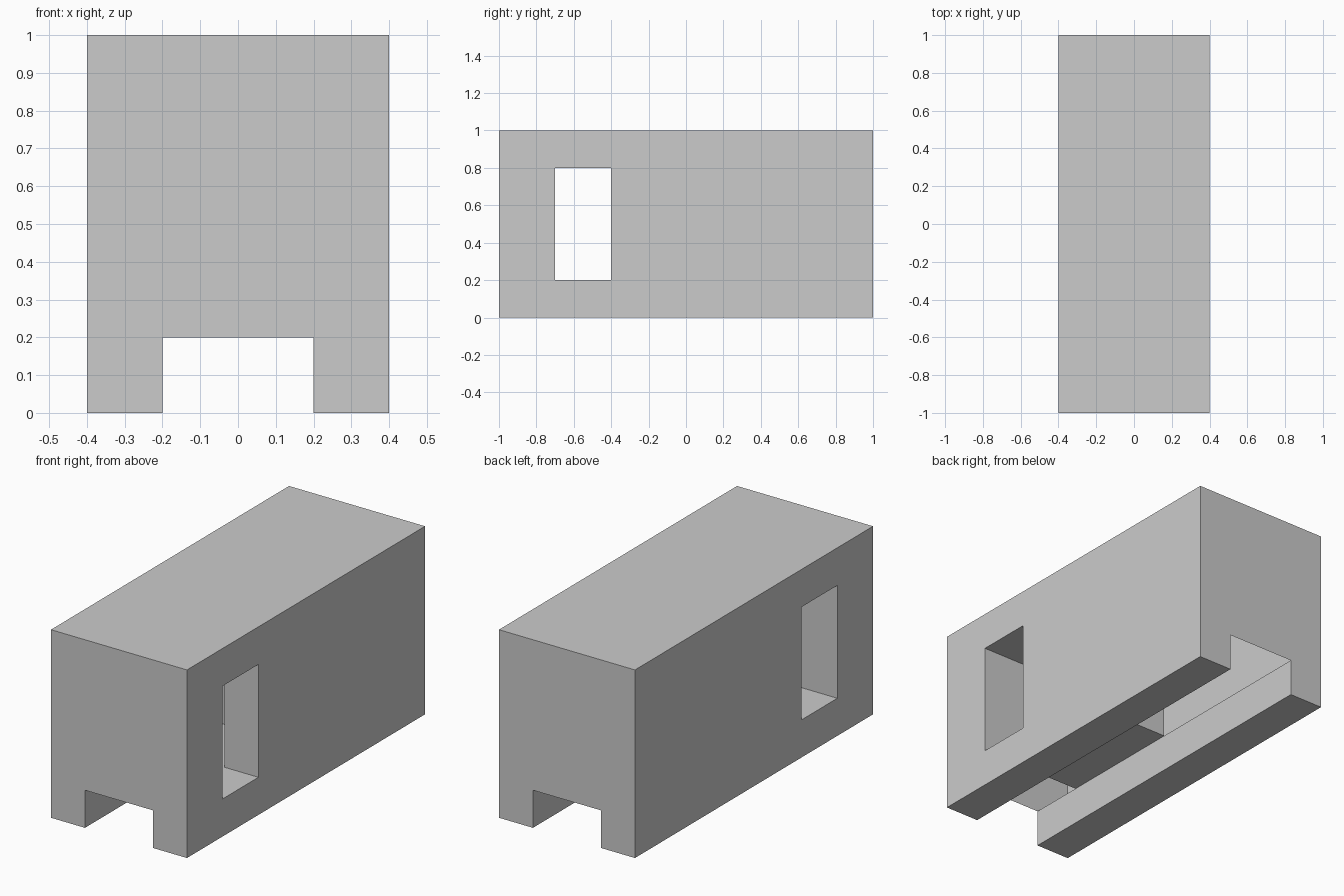
import bpy, bmesh

if "Cube" in bpy.data.objects:
    bpy.data.objects.remove(bpy.data.objects["Cube"])

LENGTH_Y = (-1.0, 1.0)
WINDOW_Y = (-0.7, -0.4)
WINDOW_Z = (0.2, 0.8)


def add_face(bm, pts):
    return bm.faces.new([bm.verts.new(p) for p in pts])


def finish(bm, name, flip=False):
    bmesh.ops.remove_doubles(bm, verts=bm.verts[:], dist=1e-5)
    bmesh.ops.recalc_face_normals(bm, faces=bm.faces[:])
    if flip:
        bmesh.ops.reverse_faces(bm, faces=bm.faces[:])
    mesh = bpy.data.meshes.new(name)
    bm.to_mesh(mesh)
    bm.free()
    obj = bpy.data.objects.new(name, mesh)
    bpy.context.collection.objects.link(obj)
    return obj


# Outer shell: thin sheets, with the slot underneath left open to the inside
bm = bmesh.new()
y0, y1 = LENGTH_Y
profile = [(0.2, 0.2), (0.2, 0), (0.4, 0), (0.4, 1),
           (-0.4, 1), (-0.4, 0), (-0.2, 0), (-0.2, 0.2)]
for y in LENGTH_Y:
    add_face(bm, [(x, y, z) for x, z in profile])
for (xa, za), (xb, zb) in zip(profile, profile[1:]):
    if abs(za - zb) < 1:  # the full-height sides are built below
        add_face(bm, [(xa, y0, za), (xb, y0, zb), (xb, y1, zb), (xa, y1, za)])

# Side walls, each a frame around the window opening
ys = (y0, *WINDOW_Y, y1)
zs = (0, *WINDOW_Z, 1)
for x in (-0.4, 0.4):
    for i in range(3):
        for j in range(3):
            if (i, j) != (1, 1):
                add_face(bm, [(x, ys[i], zs[j]), (x, ys[i + 1], zs[j]),
                              (x, ys[i + 1], zs[j + 1]), (x, ys[i], zs[j + 1])])
bmesh.ops.remove_doubles(bm, verts=bm.verts[:], dist=1e-5)
finish(bm, "outer_shell")

# Inner room: T-shaped plan joining both windows, open at the window ends
bm = bmesh.new()
wy0, wy1 = WINDOW_Y
z0, z1 = WINDOW_Z
plan = [(-0.4, wy0), (0.4, wy0), (0.4, wy1), (0.2, wy1),
        (0.2, 0), (-0.2, 0), (-0.2, wy1), (-0.4, wy1)]
for z in WINDOW_Z:
    add_face(bm, [(x, y, z) for x, y in plan])
for (xa, ya), (xb, yb) in zip(plan, plan[1:] + plan[:1]):
    if not (xa == xb and abs(xa) == 0.4):
        add_face(bm, [(xa, ya, z0), (xb, yb, z0), (xb, yb, z1), (xa, ya, z1)])
finish(bm, "inner_room", flip=True)
